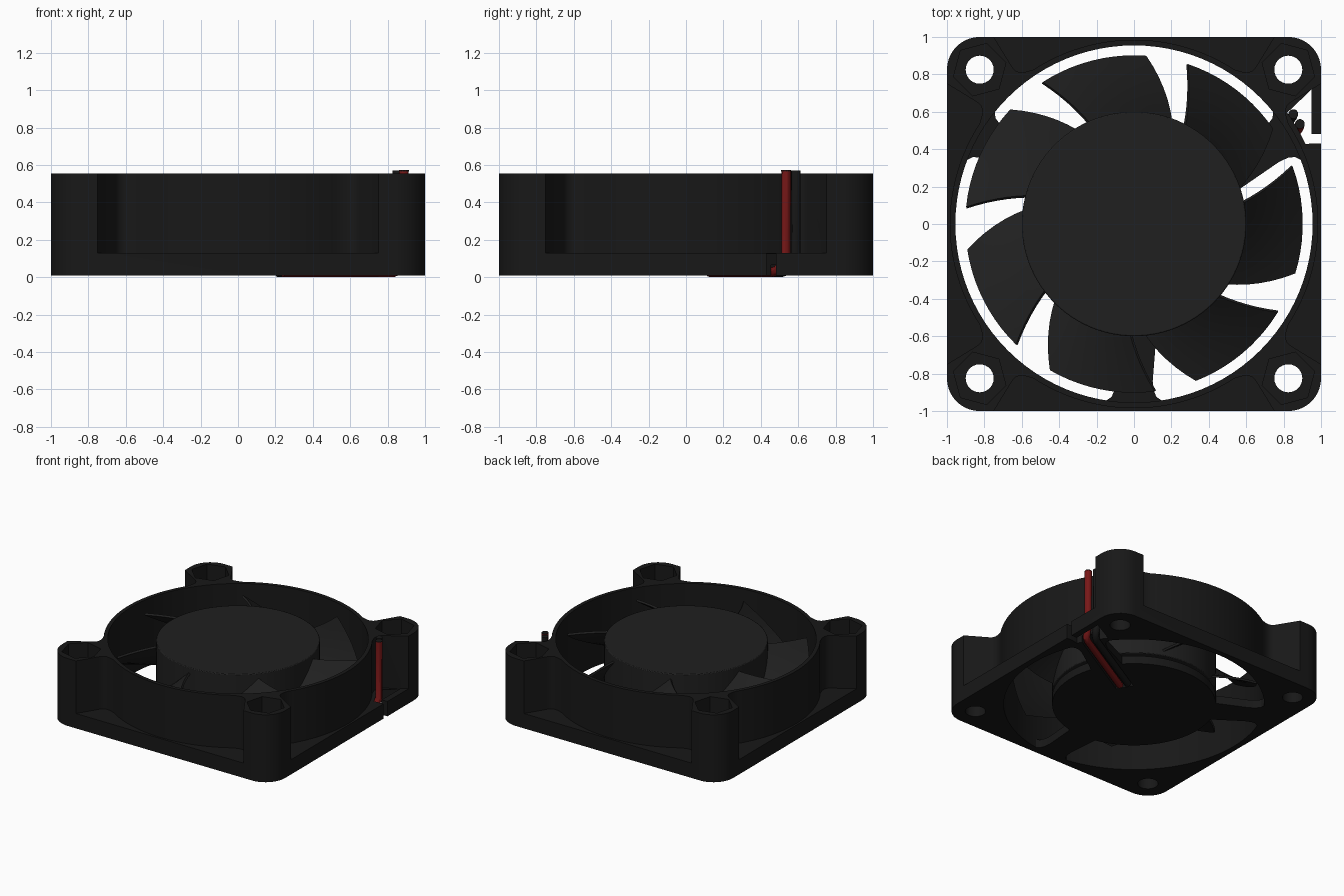
import bpy, bmesh
from math import sin, cos, radians
from mathutils import Matrix

if "Cube" in bpy.data.objects:
    bpy.data.objects.remove(bpy.data.objects["Cube"])


def material(name, rgb):
    m = bpy.data.materials.new(name)
    m.diffuse_color = (*rgb, 1)
    m.use_nodes = True
    m.node_tree.nodes["Principled BSDF"].inputs["Base Color"].default_value = m.diffuse_color
    return m


BLACK = material("black_plastic", (0.009, 0.009, 0.009))
ROTOR = material("rotor_plastic", (0.014, 0.014, 0.014))
RED = material("red_insulation", (0.19, 0.009, 0.009))


def arc(r, a0, a1, n, cx=0, cy=0):
    return [(cx + r * cos(radians(a0 + (a1 - a0) * i / n)),
             cy + r * sin(radians(a0 + (a1 - a0) * i / n))) for i in range(n + 1)]


def circle(r, n, cx=0, cy=0, start=0):
    return arc(r, start, start + 360, n, cx, cy)[:-1]


def add_mesh(name, bm, mat):
    bmesh.ops.recalc_face_normals(bm, faces=bm.faces[:])
    me = bpy.data.meshes.new(name)
    bm.to_mesh(me)
    bm.free()
    ob = bpy.data.objects.new(name, me)
    bpy.context.collection.objects.link(ob)
    me.materials.append(mat)
    return ob


def prism(name, pts, z0, z1, mat=BLACK, turn=0):
    bm = bmesh.new()
    f = bm.faces.new([bm.verts.new((x, y, z0)) for x, y in pts])
    ext = bmesh.ops.extrude_face_region(bm, geom=[f])
    verts = [v for v in ext["geom"] if isinstance(v, bmesh.types.BMVert)]
    bmesh.ops.translate(bm, verts=verts, vec=(0, 0, z1 - z0))
    bmesh.ops.rotate(bm, verts=bm.verts[:], matrix=Matrix.Rotation(radians(turn), 3, 'Z'))
    return add_mesh(name, bm, mat)


def activate(ob):
    bpy.ops.object.select_all(action='DESELECT')
    ob.select_set(True)
    bpy.context.view_layer.objects.active = ob


def cut(ob, cutter):
    cutter.hide_render = True
    m = ob.modifiers.new("cut", 'BOOLEAN')
    m.operation = 'DIFFERENCE'
    m.solver = 'EXACT'
    m.object = cutter
    activate(ob)
    bpy.ops.object.modifier_apply(modifier=m.name)
    bpy.data.objects.remove(cutter)


def smooth(ob):
    activate(ob)
    bpy.ops.object.shade_smooth_by_angle(angle=radians(30))


# Wire channel cutter, running along the strut at 30 degrees
def channel():
    return prism("channel", [(0.26, -0.045), (1.04, -0.045), (1.04, 0.09), (0.26, 0.09)],
                 -0.1, 0.065, turn=30)


# Frame: rounded square block
H, Z0, FL, MH = 0.555, 0.01, 0.13, 0.825
outline = []
for k, (sx, sy) in enumerate([(1, 1), (-1, 1), (-1, -1), (1, -1)]):
    outline += arc(0.175, 90 * k, 90 * k + 90, 10, MH * sx, MH * sy)
frame = prism("frame", outline, Z0, H)

# Side recesses that leave the flange, the duct wall and the filleted corner posts
flank = [(0.75, 1.1), (0.75, 1.0), (0.652, 0.84), (0.635, 0.82), (0.61, 0.81), (0.58, 0.813)]
recess = flank + arc(0.985, 57, 123, 32) + [(-x, y) for x, y in reversed(flank)]
for k in range(4):
    cut(frame, prism("recess", recess, FL, 1, turn=90 * k))

# Cable notch in the flange
cut(frame, prism("notch", arc(0.99, 25, 39, 6) +
                 [(0.95, 0.72), (0.95, 0.48), (1.1, 0.48), (1.1, 0.43), (0.95, 0.43)], -0.1, 0.125))
cut(frame, prism("notch_top", arc(1.012, 25, 36, 6) +
                 [(0.95, 0.72), (0.95, 0.48), (1.1, 0.48), (1.1, 0.43), (0.95, 0.43)], 0.1, 0.2))

# Duct bore, mounting holes and hollow posts
cut(frame, prism("bore", circle(0.955, 96), -0.2, 1))
for sx in (-1, 1):
    for sy in (-1, 1):
        cut(frame, prism("hole", circle(0.075, 28, MH * sx, MH * sy), -0.2, 1))
        cut(frame, prism("pocket", circle(0.145, 6, MH * sx, MH * sy, 45 * sx * sy), FL, 1))
cut(frame, channel())
smooth(frame)

# Motor base with three flared struts
spider = []
for a in (30, 150, 270):
    side = [(0.588, -0.12), (0.84, -0.1), (0.89, -0.105), (0.925, -0.12), (0.945, -0.15), (0.952, -0.18)]
    tip = arc(0.97, -10.7, 10.7, 8)
    local = side + tip + [(x, -y) for x, y in reversed(side)]
    c, s = cos(radians(a)), sin(radians(a))
    spider += [(x * c - y * s, x * s + y * c) for x, y in local]
    spider += arc(0.6, a + 12.5, a + 107.5, 24)
base = prism("motor_base", spider, Z0, 0.075)
cut(base, channel())
smooth(base)

# Stator under the rotor
smooth(prism("stator", circle(0.5, 48), 0.07, 0.15))

# Rotor hub with a slightly eased top edge
hub = prism("rotor_hub", circle(0.6, 96), 0.1, 0.545, ROTOR)
bv = hub.modifiers.new("edge", 'BEVEL')
bv.width, bv.segments, bv.limit_method, bv.angle_limit = 0.006, 2, 'ANGLE', radians(40)
smooth(hub)

# Seven pitched blades
NR, NC = 6, 10


def blade(turn):
    bm = bmesh.new()
    rows = []
    for i in range(NR + 1):
        t = i / NR
        r = 0.585 + (0.9 - 0.585) * t
        low, high = 70 + 16 * t, 114 + 9 * t
        row = []
        for j in range(NC + 1):
            u = j / NC
            a = radians(low + (high - low) * u + turn)
            z = 0.14 + 0.03 * t + (0.36 - 0.05 * t) * (u - 0.22 * u * (1 - u))
            row.append(bm.verts.new((r * cos(a), r * sin(a), z)))
        rows.append(row)
    for i in range(NR):
        for j in range(NC):
            bm.faces.new((rows[i][j], rows[i + 1][j], rows[i + 1][j + 1], rows[i][j + 1]))
    ob = add_mesh("blade", bm, ROTOR)
    sol = ob.modifiers.new("thickness", 'SOLIDIFY')
    sol.thickness, sol.offset = 0.016, 0
    activate(ob)
    bpy.ops.object.modifier_apply(modifier=sol.name)
    smooth(ob)


for k in range(7):
    blade(k * 360 / 7)


# Wires: along the channel, then up beside the duct
def wire(name, pts, mat):
    cu = bpy.data.curves.new(name, 'CURVE')
    cu.dimensions = '3D'
    cu.bevel_depth, cu.bevel_resolution, cu.use_fill_caps = 0.026, 4, True
    sp = cu.splines.new('POLY')
    sp.points.add(len(pts) - 1)
    for p, co in zip(sp.points, pts):
        p.co = (*co, 1)
    cu.materials.append(mat)
    ob = bpy.data.objects.new(name, cu)
    bpy.context.collection.objects.link(ob)
    activate(ob)
    bpy.ops.object.convert(target='MESH')
    smooth(bpy.context.view_layer.objects.active)


wire("red_wire", [(0.24, 0.125, 0.028), (0.835, 0.468, 0.028), (0.865, 0.49, 0.038),
                  (0.882, 0.515, 0.07), (0.887, 0.535, 0.11), (0.887, 0.535, 0.57)], RED)
wire("black_wire", [(0.21, 0.18, 0.028), (0.79, 0.515, 0.028), (0.825, 0.545, 0.038),
                    (0.847, 0.575, 0.07), (0.852, 0.588, 0.11), (0.852, 0.588, 0.57)], BLACK)
# Cut black end of the red wire
smooth(prism("wire_cap", circle(0.026, 16, 0.887, 0.535), 0.566, 0.572))
